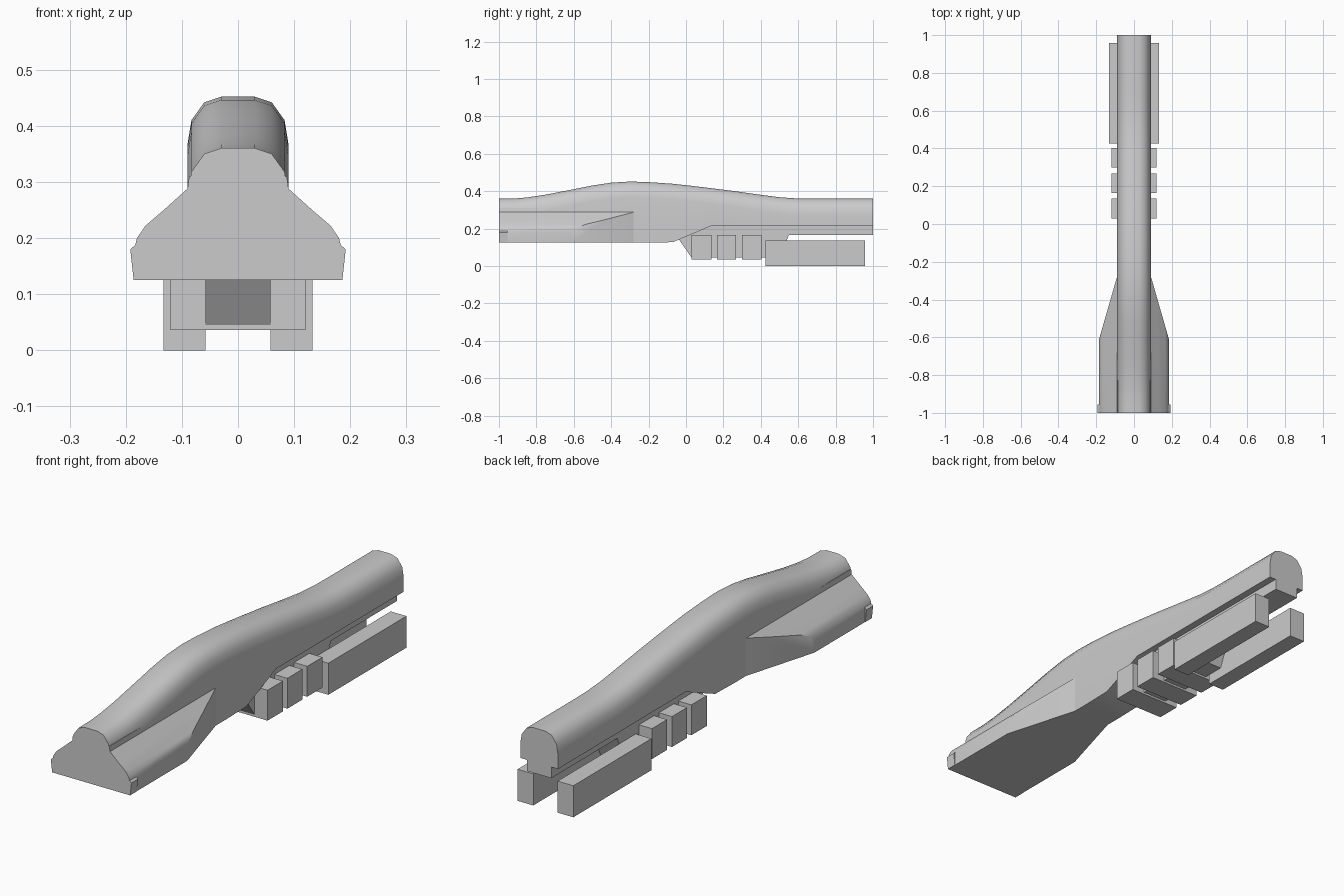
import bpy, bmesh, math
from mathutils import Vector

if "Cube" in bpy.data.objects:
    bpy.data.objects.remove(bpy.data.objects["Cube"])


def finish(name, bm, smooth=None):
    bmesh.ops.remove_doubles(bm, verts=bm.verts[:], dist=1e-5)
    bmesh.ops.recalc_face_normals(bm, faces=bm.faces[:])
    me = bpy.data.meshes.new(name)
    bm.to_mesh(me)
    bm.free()
    ob = bpy.data.objects.new(name, me)
    bpy.context.collection.objects.link(ob)
    if smooth:
        bpy.ops.object.select_all(action='DESELECT')
        ob.select_set(True)
        bpy.context.view_layer.objects.active = ob
        bpy.ops.object.shade_smooth_by_angle(angle=math.radians(smooth))
    return ob


def loft(rings):
    bm = bmesh.new()
    rows = [[bm.verts.new(p) for p in r] for r in rings]
    n = len(rows[0])
    for a, b in zip(rows, rows[1:]):
        for i in range(n):
            j = (i + 1) % n
            bm.faces.new((a[i], a[j], b[j], b[i]))
    bm.faces.new(rows[0])
    bm.faces.new(rows[-1][::-1])
    return bm


def box(name, x0, x1, y0, y1, z0, z1):
    rings = [[(x0, y, z0), (x1, y, z0), (x1, y, z1), (x0, y, z1)] for y in (y0, y1)]
    return finish(name, loft(rings))


# Long rounded spine: (y, top z, bottom z)
stations = [(-1, .36, .125), (-.92, .361, .125), (-.85, .367, .125), (-.75, .382, .125),
            (-.6, .411, .125), (-.5, .431, .125), (-.4, .446, .125), (-.3, .452, .125),
            (-.2, .449, .125), (-.07, .44, .128), (.03, .429, .17), (.13, .417, .213),
            (.25, .402, .213), (.4, .381, .213), (.5, .368, .213), (.6, .361, .213),
            (.7, .36, .213), (1, .36, .213)]
crown = [(.09, .085), (.083, .042), (.06, .01), (.03, 0)]
rings = []
for y, top, bot in stations:
    half = [(.09, bot)] + [(x, top - d) for x, d in crown]
    rings.append([(x, y, z) for x, z in half] + [(-x, y, z) for x, z in reversed(half)])
finish("spine", loft(rings), 40)

# Flared rear base, tapered by two vertical cuts
half = [(.185, .125), (.185, .18), (.18, .2), (.165, .222), (.13, .252), (.09, .288), (.087, .31)]
section = half + [(-x, z) for x, z in reversed(half)]
bm = loft([[(x, y, z) for x, z in section] for y in (-1, -.28)])
for s in (1, -1):
    bmesh.ops.bisect_plane(bm, geom=bm.verts[:] + bm.edges[:] + bm.faces[:],
                           plane_co=Vector((s * .185, -.61, 0)),
                           plane_no=Vector((s * .33, .095, 0)).normalized(),
                           clear_outer=True)
    bmesh.ops.holes_fill(bm, edges=[e for e in bm.edges if e.is_boundary], sides=0)
finish("flared_base", bm, 30)

# Small side lips at the end of the base
for s, side in ((1, "right"), (-1, "left")):
    lip = [(.18, .125), (.186, .125), (.192, .18), (.18, .19)]
    finish("lip_" + side, loft([[(s * x, y, z) for x, z in lip] for y in (-1, -.955)]))

# Narrow under-core with slanted ends
core = [(-.05, .16), (.03, .045), (.5, .045), (.55, .165), (1, .165), (1, .22), (-.05, .22)]
finish("under_core", loft([[(x, y, z) for y, z in core] for x in (-.058, .058)]))

# Three cross blocks
for i, (y0, y1) in enumerate(((.03, .135), (.165, .267), (.3, .403))):
    box(f"cross_block_{i + 1}", -.12, .12, y0, y1, .036, .167)

# Two side rails
for s, side in ((1, "right"), (-1, "left")):
    x0, x1 = sorted((s * .058, s * .133))
    box("rail_" + side, x0, x1, .425, .957, 0, .136)
